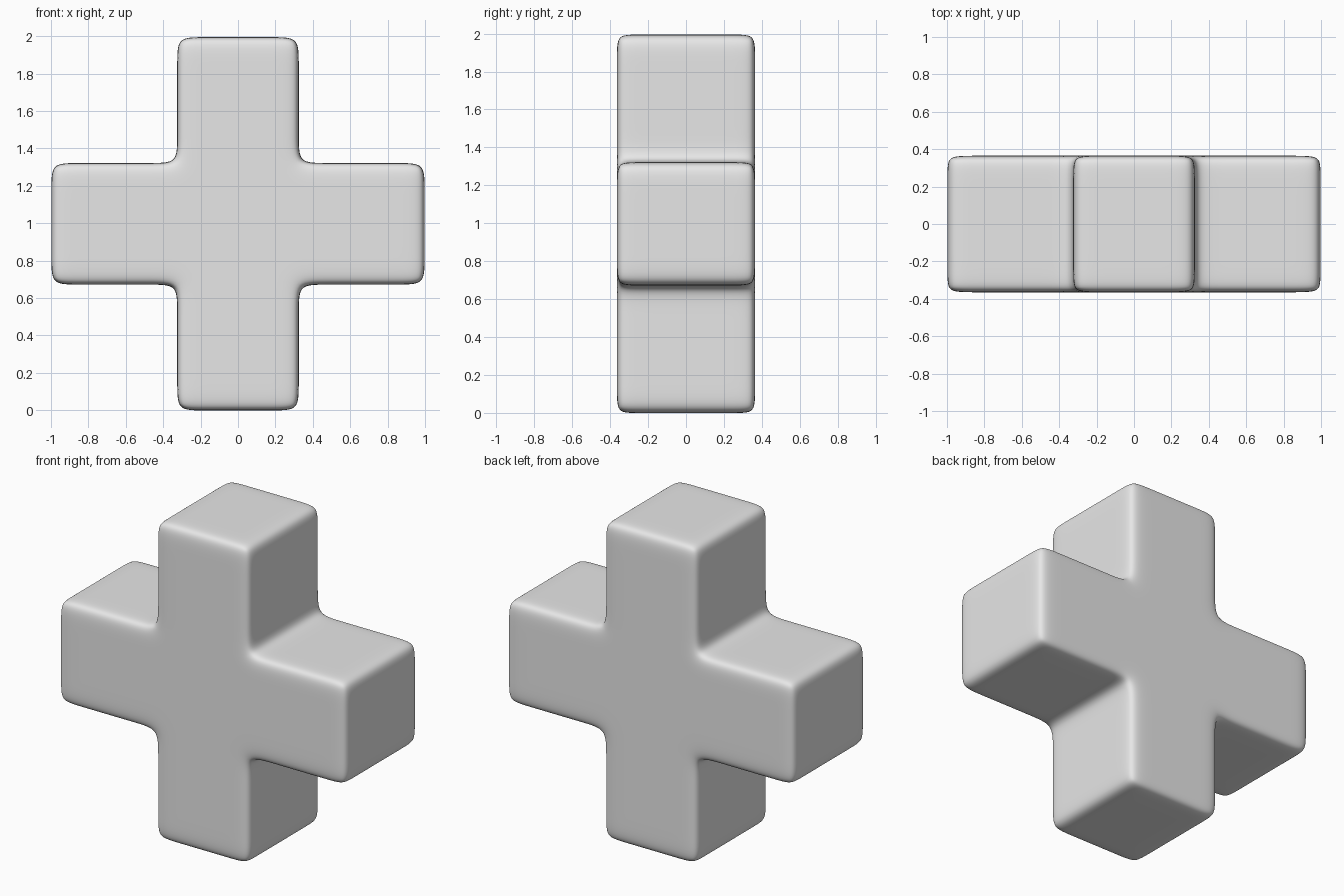
import bpy, bmesh

if "Cube" in bpy.data.objects:
    bpy.data.objects.remove(bpy.data.objects["Cube"])

grey = bpy.data.materials.new("light_grey")
grey.diffuse_color = (0.8, 0.8, 0.8, 1)
grey.use_nodes = True
grey.node_tree.nodes["Principled BSDF"].inputs["Base Color"].default_value = grey.diffuse_color

# Grid lines: arm ends, arm sides and the support loops that tighten the corners
END, ARM, DEPTH = 0.998, 0.325, 0.365
D, DY = 0.125, 0.085
half = [ARM - D, ARM, ARM + D, END - D, END]
lines = [-v for v in reversed(half)] + half
depths = [-DEPTH, -DEPTH + DY, DEPTH - DY, DEPTH]


def inside(i, j):
    """True when a grid cell lies in one of the two crossing bars."""
    if not (0 <= i < len(lines) - 1 and 0 <= j < len(lines) - 1):
        return False
    x, z = ((lines[k] + lines[k + 1]) / 2 for k in (i, j))
    return abs(x) < ARM or abs(z) < ARM


# Cross: flat plus-shaped sheet extruded through the depth loops
bm = bmesh.new()
cache = {}


def vert(i, k, j):
    if (i, k, j) not in cache:
        cache[i, k, j] = bm.verts.new((lines[i], depths[k], lines[j] + 0.997))
    return cache[i, k, j]


n = len(lines) - 1
for i in range(n):
    for j in range(n):
        if not inside(i, j):
            continue
        ring = [(i, j), (i + 1, j), (i + 1, j + 1), (i, j + 1)]
        for k in (0, 3):
            bm.faces.new([vert(a, k, b) for a, b in ring])
        # Outer walls where the neighbouring cell is empty
        for s, (di, dj) in enumerate([(0, -1), (1, 0), (0, 1), (-1, 0)]):
            if not inside(i + di, j + dj):
                (a, b), (c, d) = ring[s], ring[(s + 1) % 4]
                for k in range(3):
                    bm.faces.new([vert(a, k, b), vert(c, k, d),
                                  vert(c, k + 1, d), vert(a, k + 1, b)])
bmesh.ops.recalc_face_normals(bm, faces=bm.faces)
for f in bm.faces:
    f.smooth = True

mesh = bpy.data.meshes.new("rounded_cross")
bm.to_mesh(mesh)
bm.free()
mesh.materials.append(grey)
cross = bpy.data.objects.new("rounded_cross", mesh)
bpy.context.collection.objects.link(cross)

# Soft rounded edges
sub = cross.modifiers.new("rounding", "SUBSURF")
sub.levels = sub.render_levels = 3
